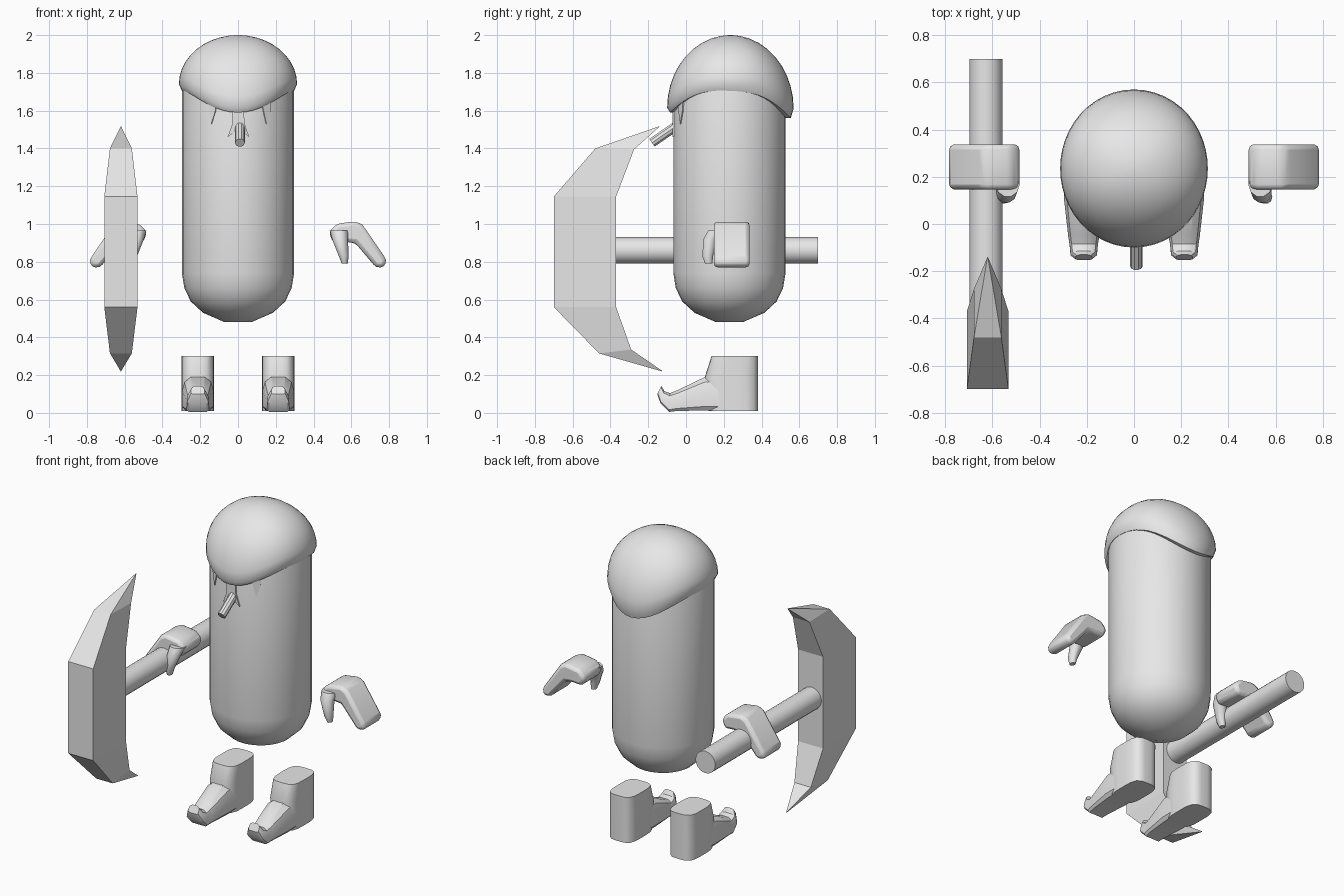
import bpy
import bmesh
from math import sin, cos, pi, radians
from mathutils import Vector

cube = bpy.data.objects.get("Cube")
if cube:
    bpy.data.objects.remove(cube, do_unlink=True)

grey = bpy.data.materials.new("plain_grey")
grey.use_nodes = True
grey.diffuse_color = (0.8, 0.8, 0.8, 1)
grey.node_tree.nodes["Principled BSDF"].inputs["Base Color"].default_value = (0.8, 0.8, 0.8, 1)

CY = 0.23  # depth of the body axis


def loft(name, rings, smooth=35, bevel=0):
    """Skin a list of equal-length rings and cap both ends."""
    bm = bmesh.new()
    rows = [[bm.verts.new(p) for p in ring] for ring in rings]
    n = len(rows[0])
    for a, b in zip(rows, rows[1:]):
        for i in range(n):
            j = (i + 1) % n
            bm.faces.new((a[i], a[j], b[j], b[i]))
    bm.faces.new(rows[0])
    bm.faces.new(rows[-1])
    bmesh.ops.recalc_face_normals(bm, faces=bm.faces)
    mesh = bpy.data.meshes.new(name)
    bm.to_mesh(mesh)
    bm.free()
    mesh.materials.append(grey)
    ob = bpy.data.objects.new(name, mesh)
    bpy.context.collection.objects.link(ob)
    if smooth:
        bpy.ops.object.select_all(action='DESELECT')
        ob.select_set(True)
        bpy.context.view_layer.objects.active = ob
        bpy.ops.object.shade_smooth_by_angle(angle=radians(smooth))
    if bevel:
        mod = ob.modifiers.new("soft_edges", 'BEVEL')
        mod.width = bevel
        mod.segments = 2
    return ob


def oval(x, y, z, rx, ry, n=32):
    return [(x + rx * cos(2 * pi * i / n), y + ry * sin(2 * pi * i / n), z) for i in range(n)]


def rod(name, start, end, radius, n):
    start, end = Vector(start), Vector(end)
    turn = (end - start).to_track_quat('Z', 'Y')
    rings = [[p + turn @ Vector(q) for q in oval(0, 0, 0, radius, radius, n)] for p in (start, end)]
    return loft(name, rings)


# Body: tall capsule
profile = [(0.07, 0.48), (0.185, 0.53), (0.25, 0.59), (0.284, 0.66), (0.297, 0.74),
           (0.297, 1.70), (0.27, 1.80), (0.18, 1.90), (0.05, 1.94)]
loft("body", [oval(0, CY, z, r, r) for r, z in profile])


# Helmet: dome whose rim dips at the front and back
def helmet_ring(t, lip=0, n=48):
    ring = []
    for i in range(n):
        a = 2 * pi * i / n
        c = abs(sin(a))
        back = sin(a) > 0
        rim = 1.74 - (0.13 if back else 0.125) * c ** 3
        radius = 0.313 + 0.022 * c ** 2
        r, z = radius * sin(t * pi / 2), rim + (2 - rim) * cos(t * pi / 2)
        if lip:
            r = radius - 0.016 * lip
            z = rim - (0.035 + (0.015 if back else -0.01) * c) * min(lip, 1)
        ring.append((r * cos(a), CY + 0.005 + r * sin(a), z))
    return ring


loft("helmet", [helmet_ring(t) for t in (0.02, 0.1, 0.2, 0.3, 0.4, 0.5, 0.6, 0.7, 0.8, 0.9, 1)]
     + [helmet_ring(1, 1), helmet_ring(1, 2.5)], 40)


# Hair: thin pointed plates hanging below the helmet
def tuft(name, outline, angle):
    a = radians(angle)
    rings = [[(r * sin(a) + u * cos(a), CY - r * cos(a) + u * sin(a), z) for u, z in outline]
             for r in (0.293, 0.302)]
    loft(name, rings, 0)


spike = [(-0.03, 1.66), (-0.018, 1.60), (0, 1.53), (0.025, 1.60), (0.03, 1.66)]
tuft("left_tuft", spike, 30)
tuft("right_tuft", spike, -28)
tuft("middle_tuft", [(-0.03, 1.62), (-0.03, 1.53), (-0.055, 1.46), (-0.015, 1.49), (0.003, 1.525),
                     (0.02, 1.49), (0.06, 1.46), (0.035, 1.53), (0.03, 1.62)], 0)
rod("nose", (0.01, -0.05, 1.52), (0.01, -0.18, 1.43), 0.026, 10)

# Pickaxe: round handle and a curved, tapering head
rod("pickaxe_handle", (-0.627, -0.4, 0.86), (-0.627, 0.70, 0.86), 0.07, 20)
sections = [((-0.142, 1.517), (-0.14, 1.515), 0.001),
            ((-0.48, 1.40), (-0.275, 1.395), 0.058),
            ((-0.70, 1.145), (-0.37, 1.145), 0.088),
            ((-0.70, 0.56), (-0.37, 0.56), 0.088),
            ((-0.46, 0.315), (-0.29, 0.335), 0.058),
            ((-0.127, 0.22), (-0.125, 0.222), 0.001)]
loft("pickaxe_head", [[(-0.62 - w, *o), (-0.62 + w, *o), (-0.62 + w, *i), (-0.62 - w, *i)]
                      for o, i, w in sections], 0)

# Hands: bent mitten with a thumb hanging in front
mitten = [(0.48, 0.955), (0.52, 1.0), (0.62, 1.015), (0.66, 0.995), (0.787, 0.81), (0.775, 0.77),
          (0.73, 0.77), (0.62, 0.90), (0.57, 0.905), (0.505, 0.90)]
thumb = [(0.535, 0.165, 0.965, 0.05, 0.05), (0.54, 0.13, 0.92, 0.042, 0.04),
         (0.56, 0.115, 0.83, 0.026, 0.03), (0.565, 0.12, 0.79, 0.016, 0.02)]

# Boots: oval ankle plus a foot lofted through arched sections to a curled toe
arch = [(-0.8, 0), (-1, 0.12), (-1, 0.6), (-0.85, 0.85), (-0.45, 1),
        (0.45, 1), (0.85, 0.85), (1, 0.6), (1, 0.12), (0.8, 0)]
steps = [((0.25, 0.015), (0.25, 0.19), 0.083), ((0.10, 0.013), (0.10, 0.19), 0.083),
         ((-0.05, 0.01), (-0.045, 0.12), 0.066), ((-0.09, 0.005), (-0.085, 0.105), 0.06),
         ((-0.135, 0.05), (-0.115, 0.115), 0.056), ((-0.152, 0.10), (-0.13, 0.143), 0.035)]


def ankle_ring(z, front, n=24):
    """Rounded rectangle between the front edge and the heel."""
    mid, half = (front + 0.38) / 2, (0.38 - front) / 2
    ring = []
    for i in range(n):
        c, s = cos(2 * pi * i / n), sin(2 * pi * i / n)
        squash = (abs(c) ** 4 + abs(s) ** 4) ** 0.25
        ring.append((0.085 * c / squash, mid + half * s / squash, z))
    return ring


for side, s in (("left", 1), ("right", -1)):
    loft(side + "_hand", [[(s * x, y, z) for x, z in mitten] for y in (0.147, 0.337)], 40, 0.022)
    loft(side + "_thumb", [[(s * x, y, z) for x, y, z in oval(*ring, n=10)] for ring in thumb], 50)
    cx = s * 0.213
    ankle = [ankle_ring(z, f) for z, f in ((0.01, 0.12), (0.19, 0.10), (0.30, 0.135))]
    loft(side + "_boot_ankle", [[(cx + x, y, z) for x, y, z in ring] for ring in ankle], 40)
    foot = [[(cx + w * u, lo[0] + (hi[0] - lo[0]) * v, lo[1] + (hi[1] - lo[1]) * v) for u, v in arch]
            for lo, hi, w in steps]
    loft(side + "_boot_foot", foot, 30)
